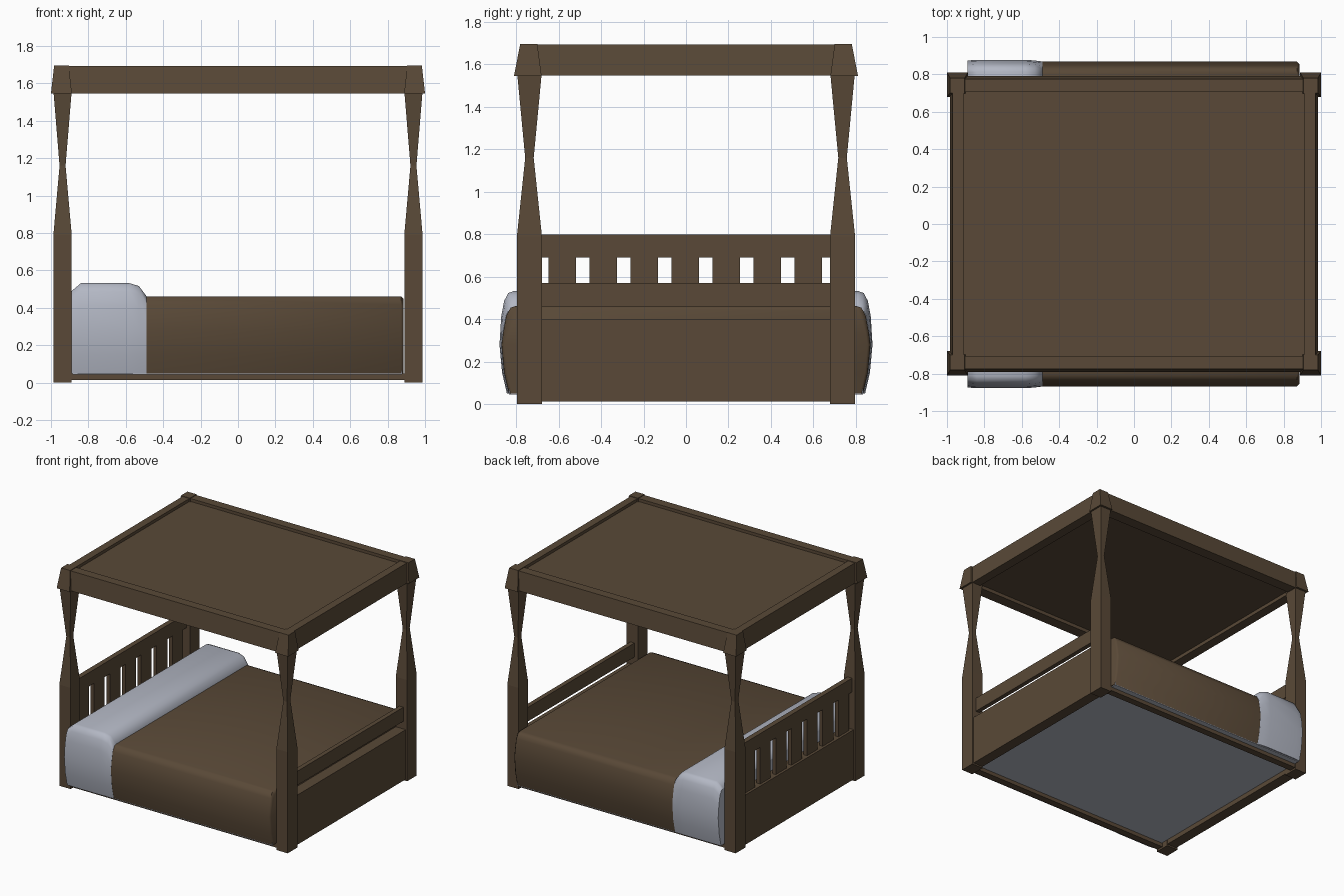
import bpy, bmesh, math

if "Cube" in bpy.data.objects:
    bpy.data.objects.remove(bpy.data.objects["Cube"])


def material(name, rgb):
    m = bpy.data.materials.new(name)
    m.diffuse_color = (*rgb, 1)
    m.use_nodes = True
    m.node_tree.nodes["Principled BSDF"].inputs["Base Color"].default_value = m.diffuse_color
    return m


WOOD = material("brown_wood", (0.100, 0.066, 0.038))
LINEN = material("pale_linen", (0.45, 0.475, 0.55))


def loft(name, rings, mat, closed=False, smooth=False):
    """Skin a list of equal-length point rings; cap ends or close into a loop."""
    bm = bmesh.new()
    vs = [[bm.verts.new(p) for p in r] for r in rings]
    n = len(vs[0])
    pairs = list(zip(vs, vs[1:])) + ([(vs[-1], vs[0])] if closed else [])
    for a, b in pairs:
        for i in range(n):
            j = (i + 1) % n
            bm.faces.new((a[i], a[j], b[j], b[i]))
    if not closed:
        bm.faces.new(vs[0])
        bm.faces.new(vs[-1])
    bmesh.ops.recalc_face_normals(bm, faces=bm.faces)
    me = bpy.data.meshes.new(name)
    bm.to_mesh(me)
    bm.free()
    me.materials.append(mat)
    ob = bpy.data.objects.new(name, me)
    bpy.context.collection.objects.link(ob)
    if smooth:
        bpy.ops.object.select_all(action='DESELECT')
        ob.select_set(True)
        bpy.context.view_layer.objects.active = ob
        bpy.ops.object.shade_smooth_by_angle(angle=math.radians(50))
    return ob


def rect(x0, x1, y0, y1, z):
    return [(x0, y0, z), (x1, y0, z), (x1, y1, z), (x0, y1, z)]


def box(name, x0, x1, y0, y1, z0, z1, mat=WOOD):
    return loft(name, [rect(x0, x1, y0, y1, z0), rect(x0, x1, y0, y1, z1)], mat)


# Four pinched posts with tapered caps
for sx, nx in ((-1, "head"), (1, "foot")):
    for sy, ny in ((-1, "front"), (1, "back")):
        cx, cy = sx * 0.938, sy * 0.737
        loft(f"{nx}_{ny}_post",
             [rect(cx - a, cx + a, cy - b, cy + b, z) for z, a, b in
              ((0, .049, .059), (.79, .049, .059), (1.16, .016, .02), (1.55, .048, .057))], WOOD)
        loft(f"{nx}_{ny}_cap",
             [rect(sx * .888, sx * 1.0, sy * .68, sy * .81, 1.545),
              rect(sx * .905, sx * .983, sy * .70, sy * .78, 1.697)], WOOD)

# Canopy frame and recessed panel
loft("canopy_frame",
     [rect(-x, x, -y, y, z) for x, y, z in
      ((.91, .705, 1.547), (.985, .792, 1.547), (.97, .775, 1.693), (.91, .705, 1.693))],
     WOOD, closed=True)
box("canopy_panel", -.915, .915, -.71, .71, 1.575, 1.67)

# Side rails and end panels
for s, n in ((-1, "front"), (1, "back")):
    box(f"{n}_side_rail", -.9, .9, *sorted((s * .735, s * .79)), .015, .05)
for s, n in ((-1, "head"), (1, "foot")):
    box(f"{n}_lower_panel", *sorted((s * .89, s * .975)), -.7, .7, .012, .40)

# Upper rails and headboard slats
box("foot_upper_rail", .92, .955, -.7, .7, .46, .57)
box("head_upper_rail", -.96, -.92, -.7, .7, .69, .798)
for i in range(7):
    y = (i - 3) * 0.193 - .003
    box(f"headboard_slat_{i + 1}", -.955, -.925, y - .065, y + .065, .39, .70)


# Bedding cross-section: bulging sides, flat top
def section(x, w, top):
    half = [(w - .035, .05), (w - .012, .15), (w, .28), (w - .008, top - .12),
            (w - .022, top - .045), (w - .042, top - .008), (w - .065, top)]
    return [(x, y, z) for y, z in half] + [(x, -y, z) for y, z in reversed(half)]


loft("blanket", [section(x, w, t) for x, w, t in
                 ((-.5, .868, .462), (.872, .868, .462), (.885, .855, .45))], WOOD, smooth=True)
loft("pillow_roll", [section(x, w, t) for x, w, t in
                     ((-.89, .874, .49), (-.84, .878, .532), (-.58, .878, .532),
                      (-.53, .874, .517), (-.49, .869, .464))], LINEN, smooth=True)
box("mattress_base", -.885, .878, -.833, .833, .045, .3, LINEN)
